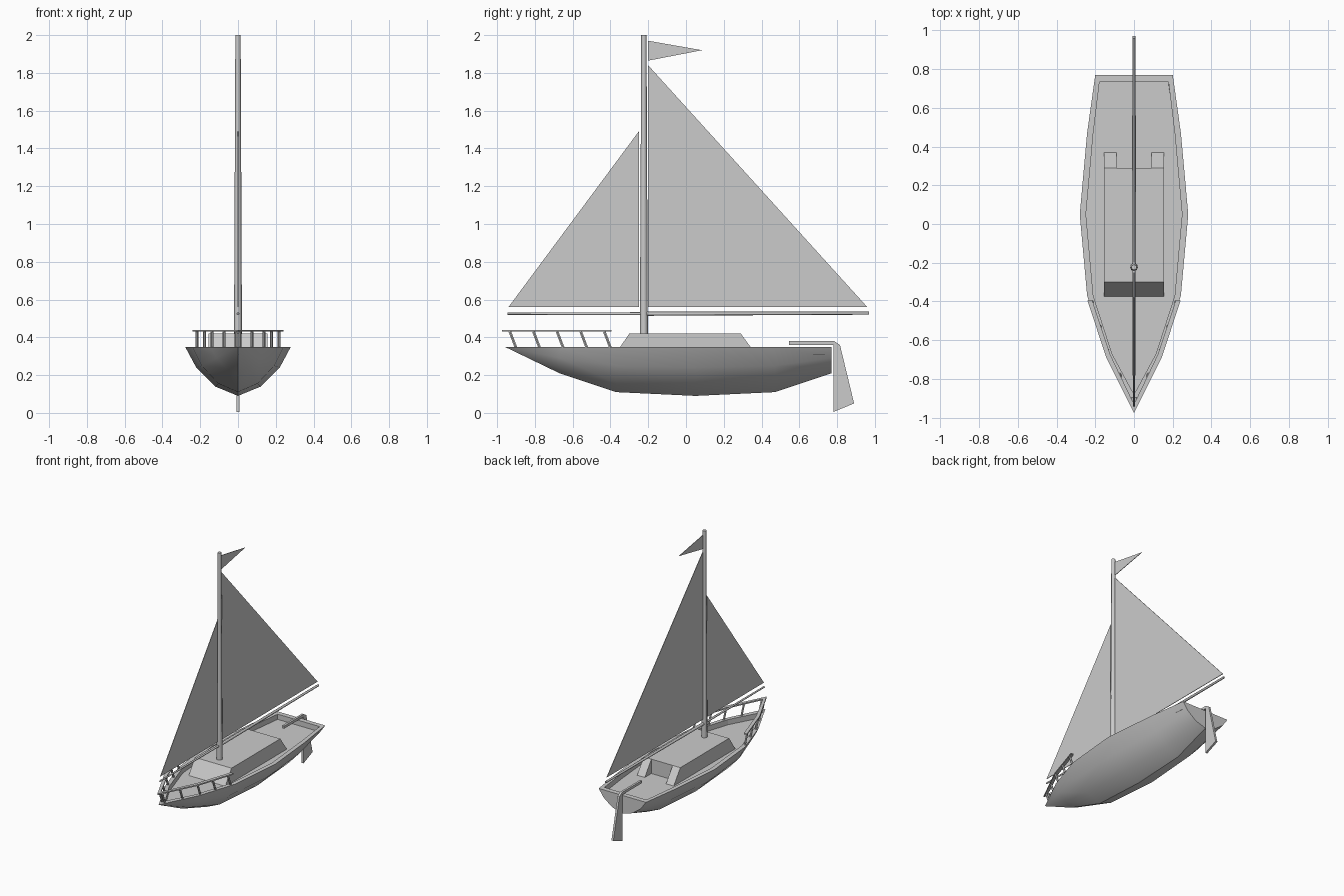
import bpy, bmesh, math
from mathutils import Vector

cube = bpy.data.objects.get("Cube")
if cube:
    bpy.data.objects.remove(cube, do_unlink=True)

GREY = (0.6, 0.6, 0.6, 1)
mat = bpy.data.materials.new("plain grey")
mat.use_nodes = True
mat.diffuse_color = GREY
mat.node_tree.nodes["Principled BSDF"].inputs["Base Color"].default_value = GREY


def finish(name, bm, smooth=None):
    bmesh.ops.remove_doubles(bm, verts=bm.verts, dist=0.0005)
    bmesh.ops.recalc_face_normals(bm, faces=bm.faces)
    mesh = bpy.data.meshes.new(name)
    bm.to_mesh(mesh)
    bm.free()
    mesh.materials.append(mat)
    ob = bpy.data.objects.new(name, mesh)
    bpy.context.collection.objects.link(ob)
    if smooth:
        bpy.ops.object.select_all(action='DESELECT')
        ob.select_set(True)
        bpy.context.view_layer.objects.active = ob
        bpy.ops.object.shade_smooth_by_angle(angle=math.radians(smooth))
    return ob


def loft(name, rings, smooth=None, closed=True, caps=True):
    """Skin a list of equal-length point rings."""
    bm = bmesh.new()
    rows = [[bm.verts.new(p) for p in ring] for ring in rings]
    n = len(rows[0])
    for a, b in zip(rows, rows[1:]):
        for i in range(n if closed else n - 1):
            j = (i + 1) % n
            bm.faces.new((a[i], a[j], b[j], b[i]))
    if caps:
        bm.faces.new(rows[0])
        bm.faces.new(rows[-1])
    return finish(name, bm, smooth)


def plate(name, outline, x0, x1):
    """Side outline of (y, z) points extruded across x."""
    return loft(name, [[(x, y, z) for y, z in outline] for x in (x0, x1)])


def rod(name, start, end, r0, r1, sides=8):
    start, end = Vector(start), Vector(end)
    turn = (end - start).to_track_quat('Z', 'Y')
    rings = []
    for c, r in ((start, r0), (end, r1)):
        rings.append([c + turn @ Vector((r * math.cos(t), r * math.sin(t), 0))
                      for t in (math.tau * i / sides for i in range(sides))])
    return loft(name, rings, smooth=50)


# Hull: stations of (y, half width, keel height)
RIM, DECK = 0.35, 0.31
stations = [(-0.96, 0, 0.35), (-0.67, 0.145, 0.21), (-0.37, 0.242, 0.11),
            (0.05, 0.28, 0.09), (0.47, 0.242, 0.11), (0.77, 0.2, 0.21)]
half = [(1, 0), (0.79, 0.42), (0.43, 0.81), (0, 1)]
section = half + [(-x, d) for x, d in reversed(half[:-1])]
loft("hull", [[(w * x, y, RIM - (RIM - keel) * d) for x, d in section]
              for y, w, keel in stations], smooth=35, closed=False, caps=False)
y, w, keel = stations[-1]
bm = bmesh.new()
bm.faces.new([bm.verts.new((w * x, y, RIM - (RIM - keel) * d)) for x, d in section])
finish("transom", bm)

# Gunwale rim, inner wall and sunken deck
outer = [(w, y) for y, w, k in stations]
inner = [(0, -0.88)] + [(x - 0.032, y) for x, y in outer[1:-1]] + [(0.178, 0.733)]


def around(pts, z):
    return [(x, y, z) for x, y in pts] + [(-x, y, z) for x, y in reversed(pts[1:])]


loft("gunwale", [around(outer, RIM), around(inner, RIM), around(inner, DECK)], caps=False)
bm = bmesh.new()
bm.faces.new([bm.verts.new(p) for p in around(inner, DECK)])
finish("deck", bm)

# Cabin with sloped front and two arms flanking the companionway
TOP = 0.42
plate("cabin", [(-0.375, DECK), (-0.3, TOP), (0.29, TOP), (0.29, DECK)], -0.155, 0.155)
for side, s in (("left", 1), ("right", -1)):
    plate(side + "_cabin_arm", [(0.29, DECK), (0.29, TOP), (0.37, DECK)], s * 0.09, s * 0.155)

# Mast and booms
MAST = -0.223
rod("mast", (0, MAST, TOP), (0, MAST, 2), 0.021, 0.014)
rod("main_boom", (0, MAST, 0.525), (0, 0.97, 0.528), 0.011, 0.008)
rod("jib_boom", (0, MAST, 0.525), (0, -0.945, 0.525), 0.008, 0.006)

# Sails and pennant
T = 0.002
plate("main_sail", [(-0.2, 0.56), (-0.2, 1.84), (0.96, 0.56)], -T, T)
plate("jib_sail", [(-0.25, 0.56), (-0.25, 1.49), (-0.94, 0.56)], -T, T)
plate("pennant", [(-0.2, 1.865), (-0.2, 1.97), (0.085, 1.92)], -T, T)

# Rudder and tiller
plate("rudder", [(0.78, 0.005), (0.78, 0.36), (0.545, 0.36), (0.545, 0.38),
                 (0.785, 0.38), (0.815, 0.36), (0.89, 0.05)], -0.008, 0.008)

# Bow railing: flat rail following the rim, on raked posts
edge_out = [(0, -0.975), (0.145, -0.685), (0.24, -0.395)]
edge_in = [(0, -0.93), (0.122, -0.675), (0.215, -0.395)]
for side, s in (("left", 1), ("right", -1)):
    rings = []
    for (xo, yo), (xi, yi) in zip(edge_out, edge_in):
        rings.append([(s * xo, yo, 0.43), (s * xi, yi, 0.43),
                      (s * xi, yi, 0.44), (s * xo, yo, 0.44)])
    loft(side + "_bow_rail", rings)
    for i in range(5):
        y = -0.9 + 0.125 * i
        if y < -0.67:
            x = 0.145 * (y + 0.94) / 0.27
        else:
            x = 0.145 + 0.097 * (y + 0.67) / 0.3
        x = max(x - 0.015, 0.01)
        rod(f"{side}_rail_post_{i + 1}", (s * x, y, RIM - 0.005),
            (s * x, y - 0.033, 0.432), 0.008, 0.008, 6)
